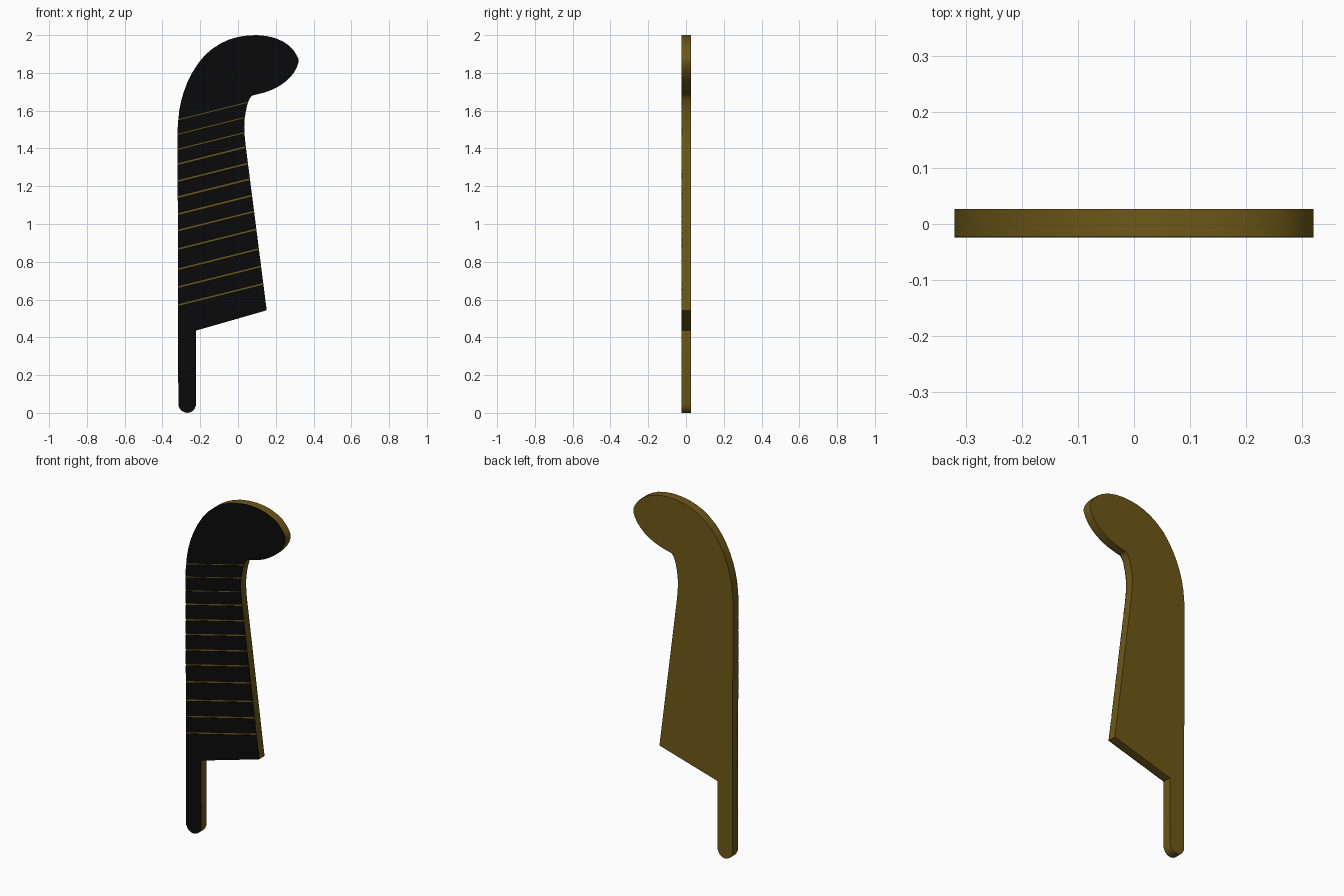
import bpy, bmesh, math
from mathutils import Vector

if "Cube" in bpy.data.objects:
    bpy.data.objects.remove(bpy.data.objects["Cube"])

BACK, FRONT, PANEL_FRONT = 0.0265, -0.0225, -0.0245
SLOPE = 0.25


def material(name, rgb):
    m = bpy.data.materials.new(name)
    m.diffuse_color = (*rgb, 1)
    m.use_nodes = True
    m.node_tree.nodes["Principled BSDF"].inputs["Base Color"].default_value = m.diffuse_color
    return m


def smooth(points, steps=2):
    """Catmull-Rom interpolation through the given points."""
    p = [Vector(q) for q in points]
    p = [2 * p[0] - p[1]] + p + [2 * p[-1] - p[-2]]
    out = []
    for a, b, c, d in zip(p, p[1:], p[2:], p[3:]):
        for i in range(steps):
            t = i / steps
            out.append(0.5 * (2 * b + (c - a) * t + (2 * a - 5 * b + 4 * c - d) * t * t
                              + (3 * b - a - 3 * c + d) * t ** 3))
    return out + [p[-2]]


def flat_outline(inset=0.0):
    """Flat outline face at y = BACK, optionally shrunk by an even inset."""
    bm = bmesh.new()
    face = bm.faces.new([bm.verts.new((x, BACK, z)) for x, z in outline])
    if inset:
        rim = bmesh.ops.inset_region(bm, faces=[face], thickness=inset,
                                     use_boundary=True, use_even_offset=True)["faces"]
        bmesh.ops.delete(bm, geom=rim, context='FACES')
    return bm


def finish(bm, name, mat, y0, y1):
    """Thicken the flat faces from y0 to y1 and make an object."""
    for v in bm.verts:
        v.co.y = y0
    res = bmesh.ops.extrude_face_region(bm, geom=bm.faces[:])
    for v in res["geom"]:
        if isinstance(v, bmesh.types.BMVert):
            v.co.y = y1
    bmesh.ops.recalc_face_normals(bm, faces=bm.faces)
    me = bpy.data.meshes.new(name)
    bm.to_mesh(me)
    bm.free()
    me.materials.append(mat)
    ob = bpy.data.objects.new(name, me)
    bpy.context.collection.objects.link(ob)
    bpy.ops.object.select_all(action='DESELECT')
    ob.select_set(True)
    bpy.context.view_layer.objects.active = ob
    bpy.ops.object.shade_smooth_by_angle(angle=math.radians(30))


# Outline: straight spine, curled head, waist, blade corner, tang
head = smooth([(-0.32, 1.50), (-0.311, 1.60), (-0.287, 1.70), (-0.243, 1.80), (-0.176, 1.893),
               (-0.09, 1.957), (0.0, 1.99), (0.1, 2.0), (0.195, 1.985), (0.27, 1.945),
               (0.311, 1.893), (0.32, 1.855), (0.295, 1.80), (0.247, 1.75), (0.183, 1.712),
               (0.125, 1.692)])
waist = smooth([(0.075, 1.68), (0.057, 1.655), (0.04, 1.59), (0.033, 1.51), (0.04, 1.42)])
tang = smooth([(-0.222, 0.04), (-0.237, 0.012), (-0.268, 0.0), (-0.30, 0.012), (-0.316, 0.04)])
outline = head + waist + [Vector((0.152, 0.543)), Vector((-0.222, 0.436))] + tang

gold = material("gold", (0.155, 0.098, 0.009))
black = material("black", (0.003, 0.003, 0.003))

# Gold body
finish(flat_outline(), "body", gold, BACK, FRONT)

# Black inlay panels, separated by slanted grooves (z measured at the spine)
grooves = [0.575, 0.67, 0.765, 0.872, 0.97, 1.057, 1.147, 1.232, 1.322, 1.40, 1.48, 1.556]
normal = Vector((-SLOPE, 0, 1)).normalized()
limits = [None] + grooves + [None]
for i, (low, high) in enumerate(zip(limits, limits[1:])):
    bm = flat_outline(0.019)
    for z, side in ((low, 1), (high, -1)):
        if z is None:
            continue
        half = 0.004 if z < 1.33 else 0.0025
        bmesh.ops.bisect_plane(bm, geom=bm.verts[:] + bm.edges[:] + bm.faces[:],
                               plane_co=(-0.30, 0, z + side * half), plane_no=normal,
                               clear_inner=side > 0, clear_outer=side < 0)
    finish(bm, f"inlay_panel_{i + 1}", black, FRONT + 0.003, PANEL_FRONT)
